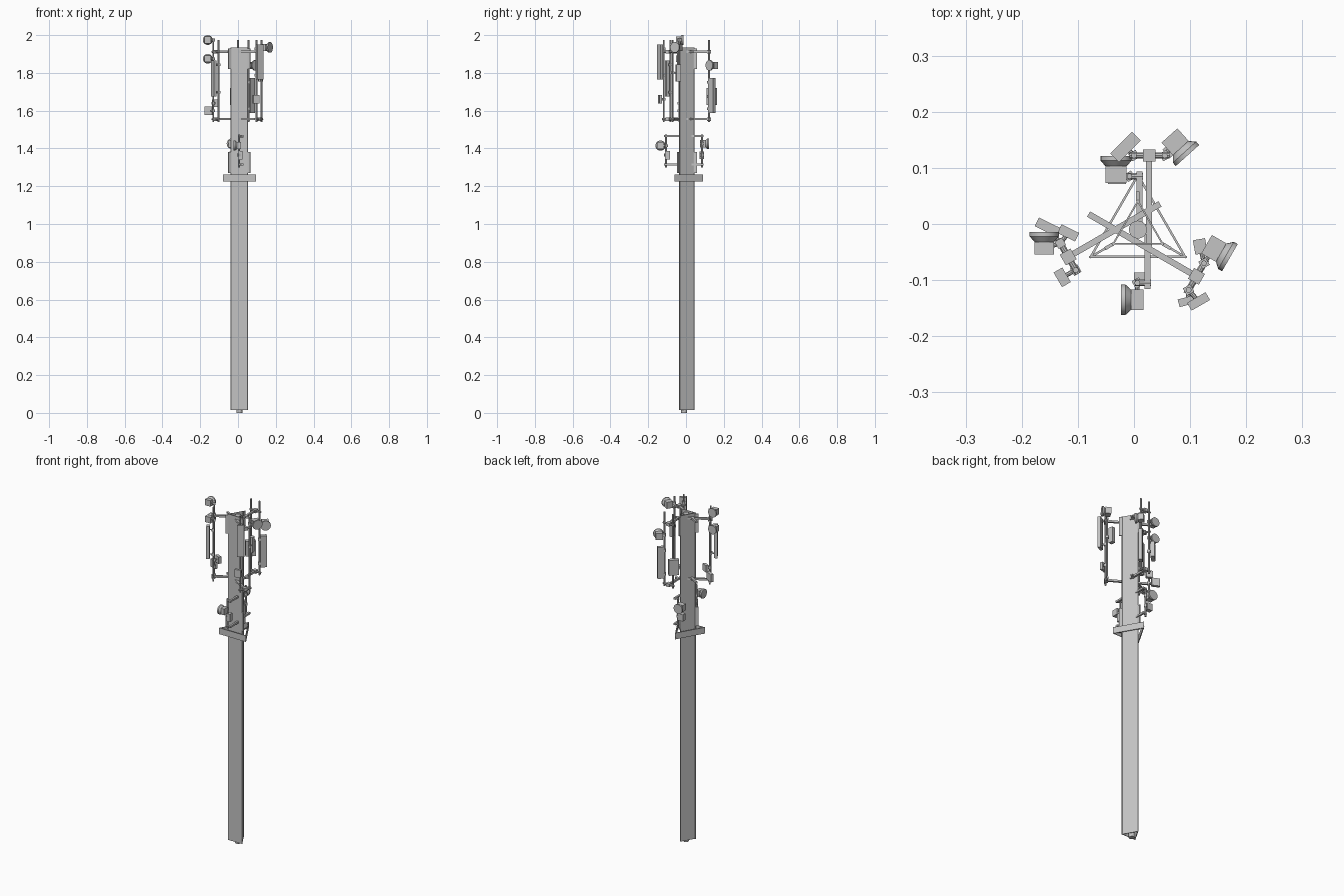
import bpy, math
from mathutils import Vector, Matrix

cube = bpy.data.objects.get("Cube")
if cube:
    bpy.data.objects.remove(cube, do_unlink=True)

steel = bpy.data.materials.new("galvanised_grey")
steel.use_nodes = True
grey = (0.55, 0.55, 0.55, 1)
steel.diffuse_color = grey
steel.node_tree.nodes["Principled BSDF"].inputs["Base Color"].default_value = grey

CENTRE = Vector((0.007, -0.01, 0))
UP = Vector((0, 0, 1))


def finish(name, smooth=False):
    ob = bpy.context.object
    ob.name = name
    ob.data.materials.append(steel)
    if smooth:
        bpy.ops.object.shade_smooth_by_angle()
    return ob


def box(name, centre, size, degrees=0):
    bpy.ops.mesh.primitive_cube_add(size=1, location=centre, rotation=(0, 0, math.radians(degrees)))
    bpy.context.object.scale = size
    bpy.ops.object.transform_apply(location=False, rotation=False, scale=True)
    return finish(name)


def rod(name, start, end, radius, sides=10, tip=None):
    start, end = Vector(start), Vector(end)
    axis = end - start
    bpy.ops.mesh.primitive_cone_add(
        vertices=sides, radius1=radius, radius2=radius if tip is None else tip,
        depth=axis.length, location=(start + end) / 2,
        rotation=axis.to_track_quat("Z", "Y").to_euler())
    return finish(name, True)


def beam(name, start, end, width):
    start, end = Vector(start), Vector(end)
    axis = end - start
    turn = math.degrees(math.atan2(axis.y, axis.x))
    return box(name, (start + end) / 2, (axis.length, width, width), turn)


def triangle_tube(name, radius, bottom, top, wall):
    points = [CENTRE + Matrix.Rotation(math.radians(90 + 120 * i), 3, "Z") @ Vector((radius, 0, 0))
              for i in range(3)]
    verts = [p + UP * z for z in (bottom, top) for p in points]
    faces = [(i, (i + 1) % 3, (i + 1) % 3 + 3, i + 3) for i in range(3)]
    mesh = bpy.data.meshes.new(name)
    mesh.from_pydata(verts, [], faces)
    mesh.materials.append(steel)
    ob = bpy.data.objects.new(name, mesh)
    bpy.context.collection.objects.link(ob)
    shell = ob.modifiers.new("wall", "SOLIDIFY")
    shell.thickness = wall
    shell.offset = -1
    shell.use_even_offset = True
    return points


def spin(degrees, x, y, z=0):
    return CENTRE + Matrix.Rotation(math.radians(degrees), 3, "Z") @ Vector((x, y, z))


def bracket(name, pole, point):
    # short tube and clamp tying a unit to its pole
    foot = Vector((pole.x, pole.y, point[2]))
    rod(name + "_bracket", foot, point, 0.004, 8)
    box(name + "_clamp", foot, (0.015, 0.015, 0.014), 30)


def cabinet(name, pole, centre, size, degrees):
    box(name, centre, size, degrees)
    bracket(name, pole, centre)


def panel(name, pole, centre, size, degrees):
    # sector antenna held near both ends
    box(name, centre, size, degrees)
    for side in (-1, 1):
        bracket(name, pole, Vector(centre) + UP * side * size[2] * 0.38)


def dish(name, pole, centre, degrees, radius=0.028, body=0.03):
    # round reflector with a boxy radio unit behind it
    face = Matrix.Rotation(math.radians(degrees), 3, "Z") @ Vector((1, 0, 0))
    centre = Vector(centre)
    rod(name + "_rim", centre, centre + face * 0.008, radius, 20)
    rod(name + "_cone", centre - face * 0.012, centre, radius * 0.6, 20, radius)
    back = centre - face * (0.01 + body / 2)
    box(name + "_radio", back, (body, radius * 1.35, radius * 1.35), degrees)
    bracket(name, pole, back)


# Mast: three-sided shell, inner pole, corner legs
corners = triangle_tube("mast_shell", 0.0537, 0.015, 1.935, 0.003)
rod("inner_pole", CENTRE, CENTRE + UP * 1.93, 0.016, 20)
triangle_tube("collar", 0.101, 1.225, 1.262, 0.004)
for i, corner in enumerate(corners):
    outward = (corner - CENTRE).normalized()
    leg = corner - outward * 0.003
    rod("corner_leg", leg + UP * 0.015, leg + UP * 1.935, 0.003, 8)
    turn = 90 + 120 * i
    for z in (1.325, 1.875):
        box("corner_fin", corner + outward * 0.006 + UP * z, (0.016, 0.006, 0.11), turn)
    beam("collar_stay", corner + UP * 1.235, corner + outward * 0.046 + UP * 1.235, 0.004)

# Upper mounts: three arms per level, each with a cross pipe and two poles
poles = {}
for name, turn, inner in (("back", 0, -0.03), ("left", 120, -0.057), ("right", 240, -0.09)):
    for z in (1.555, 1.912):
        beam(name + "_arm", spin(turn, 0.02, inner, z), spin(turn, 0.02, 0.142, z), 0.011)
        rod(name + "_cross_pipe", spin(turn, -0.015, 0.132, z), spin(turn, 0.056, 0.132, z), 0.006)
        box(name + "_arm_plate", spin(turn, 0.02, 0.132, z), (0.022, 0.022, 0.018), turn)
    poles[name] = [spin(turn, x, 0.132) for x in (-0.007, 0.048)]
    for p in poles[name]:
        rod(name + "_pole", p + UP * 1.54, p + UP * 1.975, 0.005)

# Lower mounts: one arm to the back and one to the front
for name, x, y in (("lower_back", 0.01, 0.085), ("lower_front", 0.024, -0.105)):
    for z in (1.315, 1.465):
        beam(name + "_arm", (x, 0, z), (x, y * 1.1, z), 0.011)
        rod(name + "_cross_pipe", (x + 0.006, y, z), (x - 0.022, y, z), 0.006)
    p = Vector((x - 0.018, y, 0))
    poles[name] = [p]
    rod(name + "_pole", p + UP * 1.3, p + UP * 1.475, 0.005)

# Back equipment
west, east = poles["back"]
cabinet("back_radio", west, (-0.015, 0.137, 1.675), (0.055, 0.022, 0.09), 45)
panel("back_panel", east, (0.07, 0.137, 1.68), (0.034, 0.02, 0.185), 45)
dish("back_dish", east, (0.09, 0.128, 1.84), -48)

# Left-hand equipment
first, second = poles["left"]
near, far = sorted(poles["left"], key=lambda p: p.y)
panel("left_panel", near, (-0.128, -0.095, 1.77), (0.03, 0.018, 0.19), -60)
dish("left_top_dish", far, (-0.16, -0.022, 1.974), 90, 0.026, 0.022)
dish("left_dish", far, (-0.16, -0.022, 1.875), 90, 0.026, 0.022)
cabinet("left_lower_radio", far, (-0.153, -0.006, 1.6), (0.045, 0.017, 0.045), -26)
cabinet("left_upper_radio", far, (-0.117, -0.016, 1.64), (0.035, 0.017, 0.04), -26)

# Right-hand equipment
near, far = sorted(poles["right"], key=lambda p: p.y)
panel("right_panel", near, (0.115, -0.138, 1.857), (0.038, 0.016, 0.185), 30)
cabinet("right_lower_radio", near, (0.096, -0.137, 1.66), (0.034, 0.014, 0.045), 15)
dish("right_dish", far, (0.164, -0.056, 1.935), -30)
cabinet("right_radio", far, (0.118, -0.04, 1.8), (0.022, 0.026, 0.09), 10)

# Lower equipment
back_pole, front_pole = poles["lower_back"][0], poles["lower_front"][0]
dish("lower_back_dish", back_pole, (-0.032, 0.113, 1.425), 90)
cabinet("lower_back_radio", back_pole, (-0.03, 0.083, 1.365), (0.032, 0.024, 0.04), 0)
dish("lower_front_dish", front_pole, (-0.015, -0.135, 1.415), 180, 0.027, 0.022)
cabinet("lower_front_radio", front_pole, (0.012, -0.098, 1.365), (0.024, 0.024, 0.045), 0)
